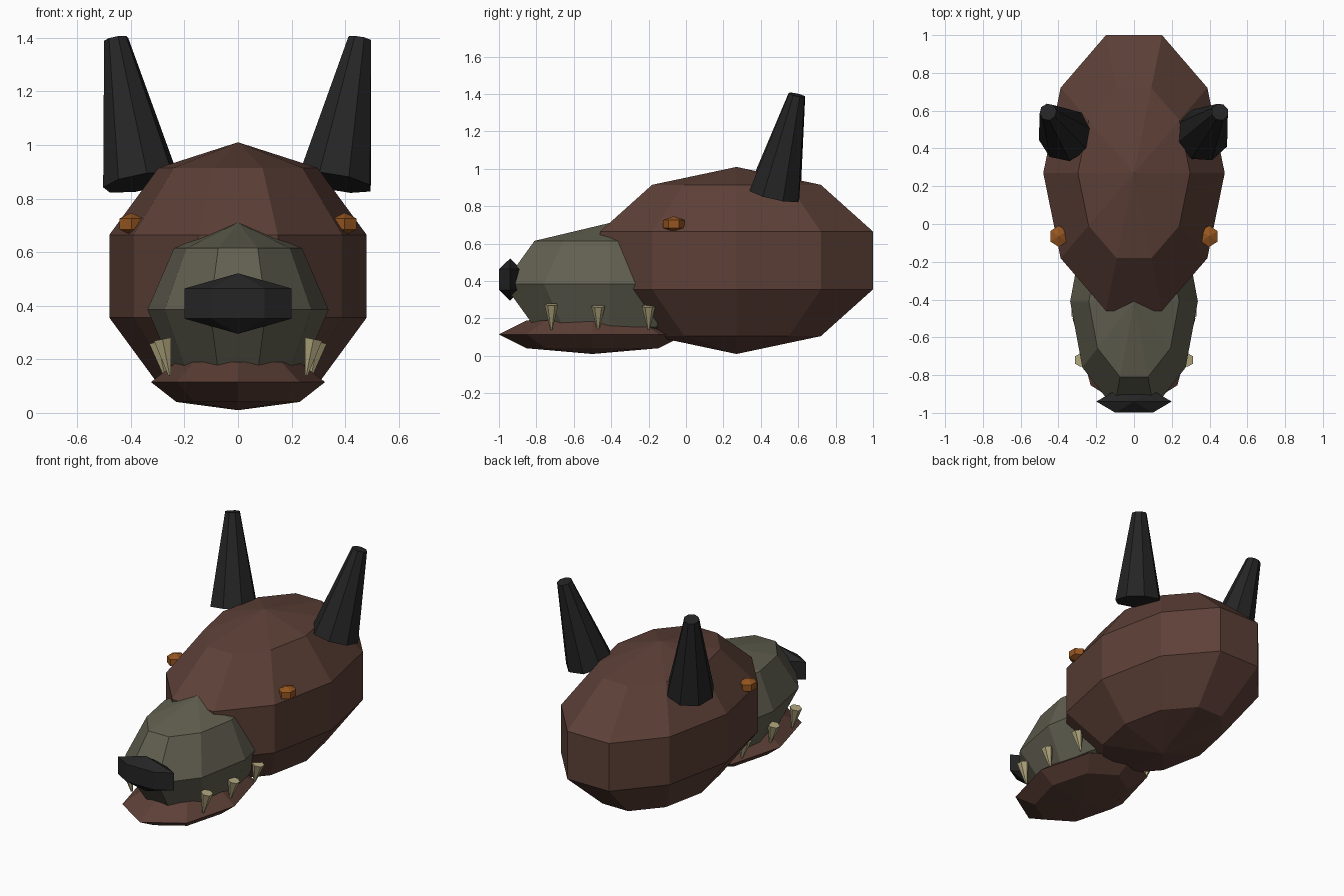
import bpy
import bmesh
from math import sin, cos, pi, radians
from mathutils import Vector, Matrix

cube = bpy.data.objects.get("Cube")
if cube:
    bpy.data.objects.remove(cube, do_unlink=True)


def material(name, r, g, b):
    mat = bpy.data.materials.new(name)
    mat.use_nodes = True
    mat.diffuse_color = (r, g, b, 1)
    bsdf = mat.node_tree.nodes["Principled BSDF"]
    bsdf.inputs["Base Color"].default_value = (r, g, b, 1)
    bsdf.inputs["Roughness"].default_value = 0.9
    return mat


BROWN = material("brown fur", 0.109, 0.051, 0.038)
GREY = material("olive grey muzzle", 0.120, 0.115, 0.080)
BLACK = material("black", 0.018, 0.018, 0.019)
AMBER = material("amber eye", 0.30, 0.09, 0.014)
IVORY = material("ivory tooth", 0.43, 0.376, 0.205)


def finish(name, bm, mat):
    bmesh.ops.recalc_face_normals(bm, faces=bm.faces[:])
    mesh = bpy.data.meshes.new(name)
    bm.to_mesh(mesh)
    bm.free()
    mesh.materials.append(mat)
    obj = bpy.data.objects.new(name, mesh)
    bpy.context.collection.objects.link(obj)
    return obj


def faceted_ball(name, mat, centre, radii, segments, rings, phase=0):
    """Low-poly latitude/longitude ellipsoid, first vertex on +x."""
    bm = bmesh.new()
    c, (rx, ry, rz) = Vector(centre), radii
    top = bm.verts.new(c + Vector((0, 0, rz)))
    bottom = bm.verts.new(c - Vector((0, 0, rz)))
    loops = []
    for i in range(1, rings):
        t = pi * i / rings
        angles = [2 * pi * j / segments + phase for j in range(segments)]
        loops.append([bm.verts.new(c + Vector((rx * sin(t) * cos(a), ry * sin(t) * sin(a), rz * cos(t))))
                      for a in angles])
    for j in range(segments):
        k = (j + 1) % segments
        bm.faces.new((top, loops[0][j], loops[0][k]))
        bm.faces.new((bottom, loops[-1][k], loops[-1][j]))
        for a, b in zip(loops, loops[1:]):
            bm.faces.new((a[j], b[j], b[k], a[k]))
    return finish(name, bm, mat)


def taper(name, mat, start, end, r1, r2, segments, phase=0):
    """Capped tapered cone running from start to end."""
    bm = bmesh.new()
    start, end = Vector(start), Vector(end)
    axis = end - start
    turn = Vector((0, 0, 1)).rotation_difference(axis).to_matrix().to_4x4()
    place = Matrix.Translation((start + end) / 2) @ turn @ Matrix.Rotation(phase, 4, "Z")
    bmesh.ops.create_cone(bm, cap_ends=True, segments=segments, radius1=r1, radius2=r2,
                          depth=axis.length, matrix=place)
    return finish(name, bm, mat)


# Skull, muzzle, lower jaw and nose
faceted_ball("head", BROWN, (0, 0.27, 0.51), (0.505, 0.807, 0.5), 10, 5)
faceted_ball("muzzle", GREY, (0, -0.41, 0.385), (0.338, 0.595, 0.325), 10, 4)
faceted_ball("lower_jaw", BROWN, (0, -0.5, 0.115), (0.325, 0.5, 0.105), 8, 4)
faceted_ball("nose", BLACK, (0, -0.94, 0.408), (0.23, 0.078, 0.113), 6, 3)

# Paired parts
teeth = {"front": (0.282, -0.72, 0.275), "middle": (0.3, -0.47, 0.265), "back": (0.285, -0.2, 0.265)}
for side, s in (("left", 1), ("right", -1)):
    faceted_ball(side + "_eye", AMBER, (s * 0.398, -0.065, 0.705), (0.058, 0.066, 0.042), 6, 3, pi / 6)
    taper(side + "_ear", BLACK, (s * 0.362, 0.472, 0.86), (s * 0.455, 0.593, 1.395),
          0.145, 0.046, 8, radians(15 + s * 5))
    for place, (x, y, z) in teeth.items():
        taper(f"{side}_{place}_tooth", IVORY, (s * x, y, z), (s * (x - 0.027), y, 0.14),
              0.037, 0.006, 6)
